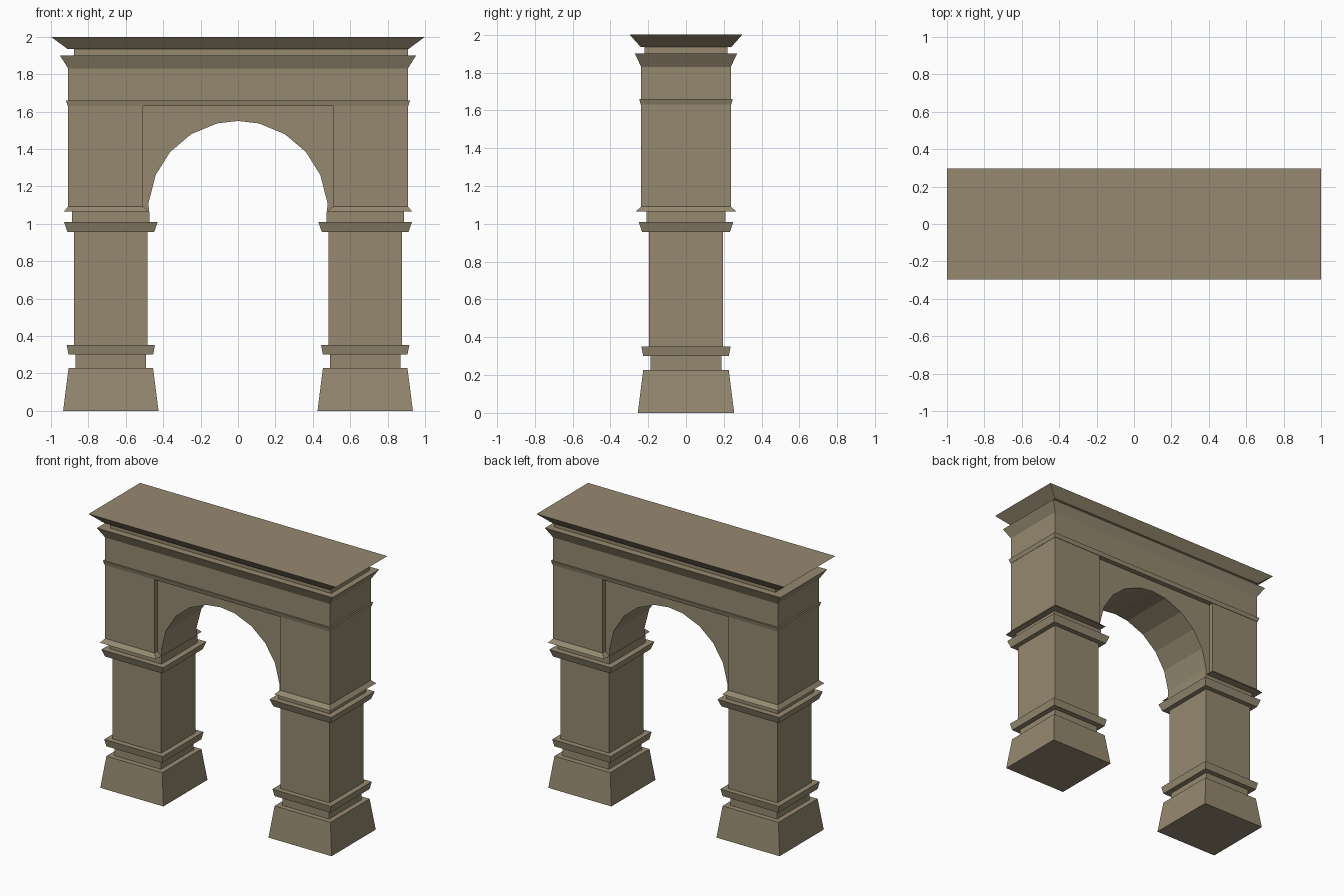
import bpy
import bmesh
from math import sin, cos, radians

cube = bpy.data.objects.get("Cube")
if cube:
    bpy.data.objects.remove(cube, do_unlink=True)

# One stone colour
stone = bpy.data.materials.new("weathered stone")
stone.use_nodes = True
colour = (0.30, 0.25, 0.162, 1)
stone.diffuse_color = colour
bsdf = stone.node_tree.nodes["Principled BSDF"]
bsdf.inputs["Base Color"].default_value = colour
bsdf.inputs["Roughness"].default_value = 0.9


def finish(name, bm):
    bmesh.ops.recalc_face_normals(bm, faces=bm.faces)
    mesh = bpy.data.meshes.new(name)
    bm.to_mesh(mesh)
    bm.free()
    mesh.materials.append(stone)
    obj = bpy.data.objects.new(name, mesh)
    bpy.context.collection.objects.link(obj)
    return obj


def stack(name, rings, side=1):
    """Loft rectangles (z, x_min, x_max, half_depth) into a closed moulding."""
    bm = bmesh.new()
    loops = []
    for z, x0, x1, d in rings:
        corners = [(x0, -d), (x1, -d), (x1, d), (x0, d)]
        loops.append([bm.verts.new((x * side, y, z)) for x, y in corners])
    for a, b in zip(loops, loops[1:]):
        for i in range(4):
            j = (i + 1) % 4
            bm.faces.new((a[i], a[j], b[j], b[i]))
    bm.faces.new(loops[0])
    bm.faces.new(loops[-1])
    return finish(name, bm)


# Square pier: plinth, neck, lower band, shaft, upper band, upper neck
pier_centre = 0.68
pier_profile = [(0, 0.255), (0.228, 0.226), (0.228, 0.188), (0.30, 0.188),
                (0.30, 0.226), (0.352, 0.236), (0.352, 0.197), (0.957, 0.197),
                (0.957, 0.232), (1.01, 0.25), (1.01, 0.208), (1.065, 0.208)]
pier_rings = [(z, pier_centre - h, pier_centre + h, h) for z, h in pier_profile]

# Upper block with a flared foot
block_rings = [(1.065, 0.478, 0.932, 0.265), (1.092, 0.508, 0.908, 0.237),
               (1.63, 0.508, 0.908, 0.237)]

for side, label in ((1, "left"), (-1, "right")):
    stack(label + "_pier", pier_rings, side)
    stack(label + "_upper_block", block_rings, side)

# Entablature: thin band, frieze and flared moulding
entablature = [(1.63, 0.91, 0.24), (1.66, 0.92, 0.247), (1.66, 0.908, 0.237),
               (1.83, 0.908, 0.237), (1.90, 0.952, 0.27)]
stack("entablature", [(z, -w, w, d) for z, w, d in entablature])
stack("cornice_neck", [(1.90, -0.877, 0.908, 0.22), (1.935, -0.877, 0.908, 0.22)])
stack("cornice", [(1.935, -0.912, 0.912, 0.24), (2.0, -1, 1, 0.297)])

# Recessed arch panel between the upper blocks
half_angles = [13.5, 31.4, 49.1, 66.6, 85]
angles = [-a for a in reversed(half_angles)] + [0] + half_angles
outline = [(0.475 if a > 0 else -0.475, 1.03) if abs(a) > 90 else
           (0.48 * sin(radians(a)), 1.07 + 0.48 * cos(radians(a)))
           for a in [-91] + angles + [91]]
bm = bmesh.new()
grid = []
for x, z in outline:
    top_x = 0.52 * (1 if x > 0 else -1) if abs(x) > 0.47 else x
    top_z = 1.03 if z < 1.04 else 1.64
    grid.append([bm.verts.new(p) for p in (
        (x, -0.203, z), (top_x, -0.203, top_z),
        (top_x, 0.203, top_z), (x, 0.203, z))])
for a, b in zip(grid, grid[1:]):
    for i in range(4):
        j = (i + 1) % 4
        bm.faces.new((a[i], a[j], b[j], b[i]))
bm.faces.new(grid[0])
bm.faces.new(grid[-1])
finish("arch_panel", bm)
